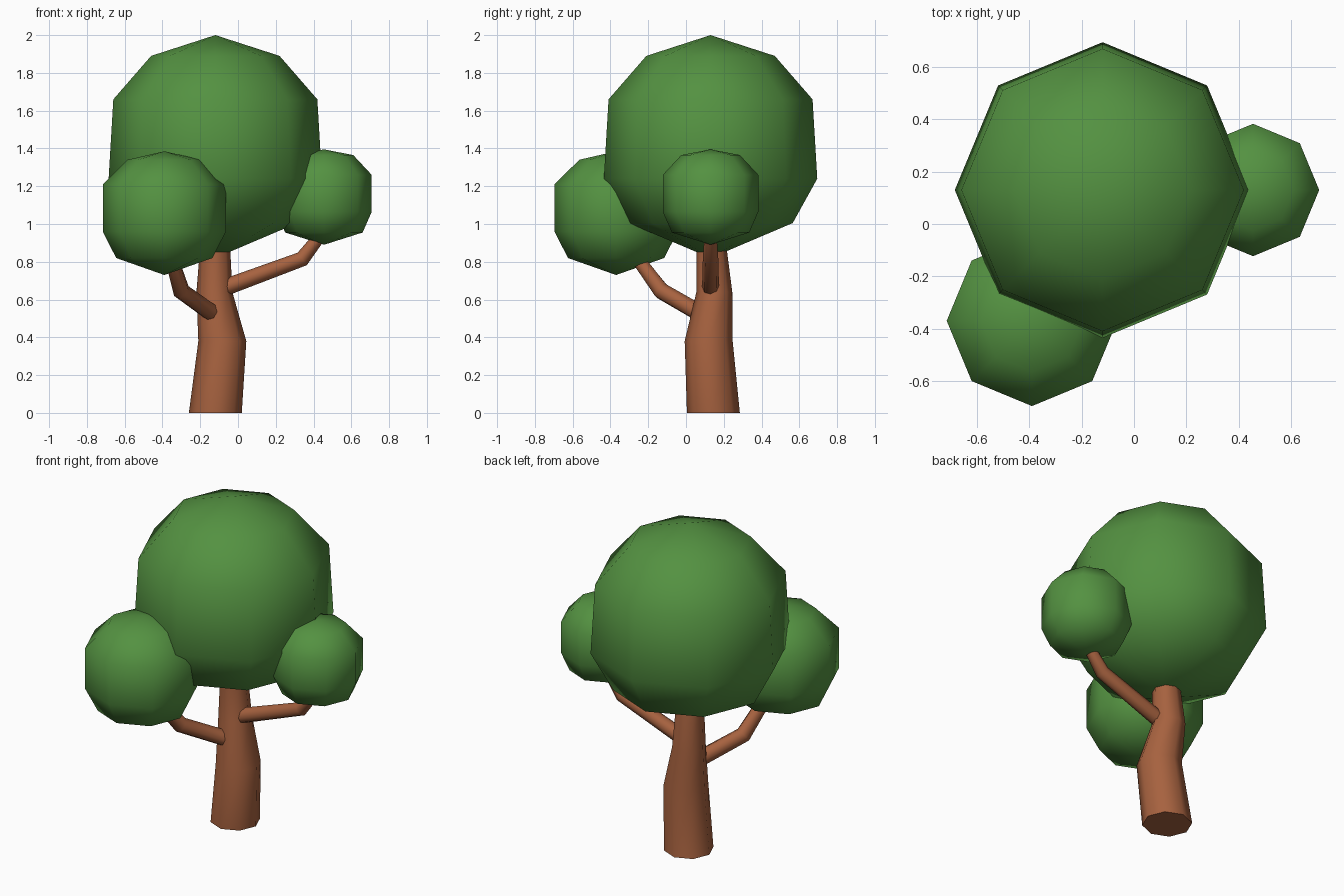
import bpy, bmesh, math
from mathutils import Vector

if "Cube" in bpy.data.objects:
    bpy.data.objects.remove(bpy.data.objects["Cube"])


def material(name, rgb):
    m = bpy.data.materials.new(name)
    m.diffuse_color = (*rgb, 1)
    m.use_nodes = True
    m.node_tree.nodes["Principled BSDF"].inputs["Base Color"].default_value = m.diffuse_color
    return m


green = material("leaf green", (0.088, 0.285, 0.053))
brown = material("bark brown", (0.385, 0.122, 0.050))


def finish(name, bm, mat):
    bmesh.ops.recalc_face_normals(bm, faces=bm.faces)
    for f in bm.faces:
        f.smooth = True
    for e in bm.edges:  # keep the cut ends crisp
        if any(len(f.verts) > 4 for f in e.link_faces):
            e.smooth = False
    me = bpy.data.meshes.new(name)
    bm.to_mesh(me)
    bm.free()
    me.materials.append(mat)
    bpy.context.collection.objects.link(bpy.data.objects.new(name, me))


def bridge(bm, rings):
    for a, b in zip(rings, rings[1:]):
        n = len(a)
        for i in range(n):
            j = (i + 1) % n
            bm.faces.new((a[i], a[j], b[j], b[i]))


def crown(name, x, y, top, bottom, rings, n=8):
    """Eight-sided leaf ball: two poles and (radius, height) rings."""
    bm = bmesh.new()
    loops = [[bm.verts.new((x + r * math.cos(math.tau * i / n),
                            y + r * math.sin(math.tau * i / n), z))
              for i in range(n)] for r, z in rings]
    bridge(bm, loops)
    for z, loop in ((top, loops[0]), (bottom, loops[-1])):
        pole = bm.verts.new((x, y, z))
        for i in range(n):
            bm.faces.new((pole, loop[i], loop[(i + 1) % n]))
    finish(name, bm, green)


def limb(name, path, n=8, level=False):
    """Tapered tube through (x, y, z, radius) points, capped at both ends."""
    bm = bmesh.new()
    pts = [Vector(p[:3]) for p in path]
    loops = []
    for k, p in enumerate(pts):
        before = (p - pts[k - 1]).normalized() if k else Vector()
        after = (pts[k + 1] - p).normalized() if k + 1 < len(pts) else Vector()
        t = Vector((0, 0, 1)) if level else (before + after).normalized()
        u = Vector((1, 0, 0)) if level else t.cross(Vector((0, 0, 1))).normalized()
        v = t.cross(u)
        loops.append([bm.verts.new(p + path[k][3] * (u * math.cos(math.tau * i / n)
                                                     + v * math.sin(math.tau * i / n)))
                      for i in range(n)])
    bridge(bm, loops)
    bm.faces.new(loops[0])
    bm.faces.new(loops[-1])
    finish(name, bm, brown)


# Leaf balls
crown("main_crown", -0.12, 0.13, 2.0, 0.82,
      [(0.34, 1.89), (0.54, 1.66), (0.565, 1.24), (0.435, 1.005)])
crown("front_left_crown", -0.39, -0.37, 1.385, 0.73,
      [(0.195, 1.34), (0.326, 1.21), (0.326, 0.96), (0.255, 0.82)])
crown("right_crown", 0.455, 0.13, 1.395, 0.89,
      [(0.155, 1.365), (0.253, 1.26), (0.253, 1.065), (0.205, 0.955)])

# Trunk and branches
limb("trunk", [(-0.12, 0.145, 0, 0.14), (-0.083, 0.12, 0.38, 0.127),
               (-0.125, 0.15, 0.64, 0.095), (-0.12, 0.13, 0.95, 0.075)], level=True)
limb("right_branch", [(-0.08, 0.13, 0.66, 0.045), (0.34, 0.13, 0.815, 0.041),
                      (0.46, 0.13, 0.97, 0.03)])
limb("left_branch", [(-0.14, 0.07, 0.53, 0.047), (-0.30, -0.13, 0.645, 0.046),
                     (-0.365, -0.29, 0.86, 0.035)])
